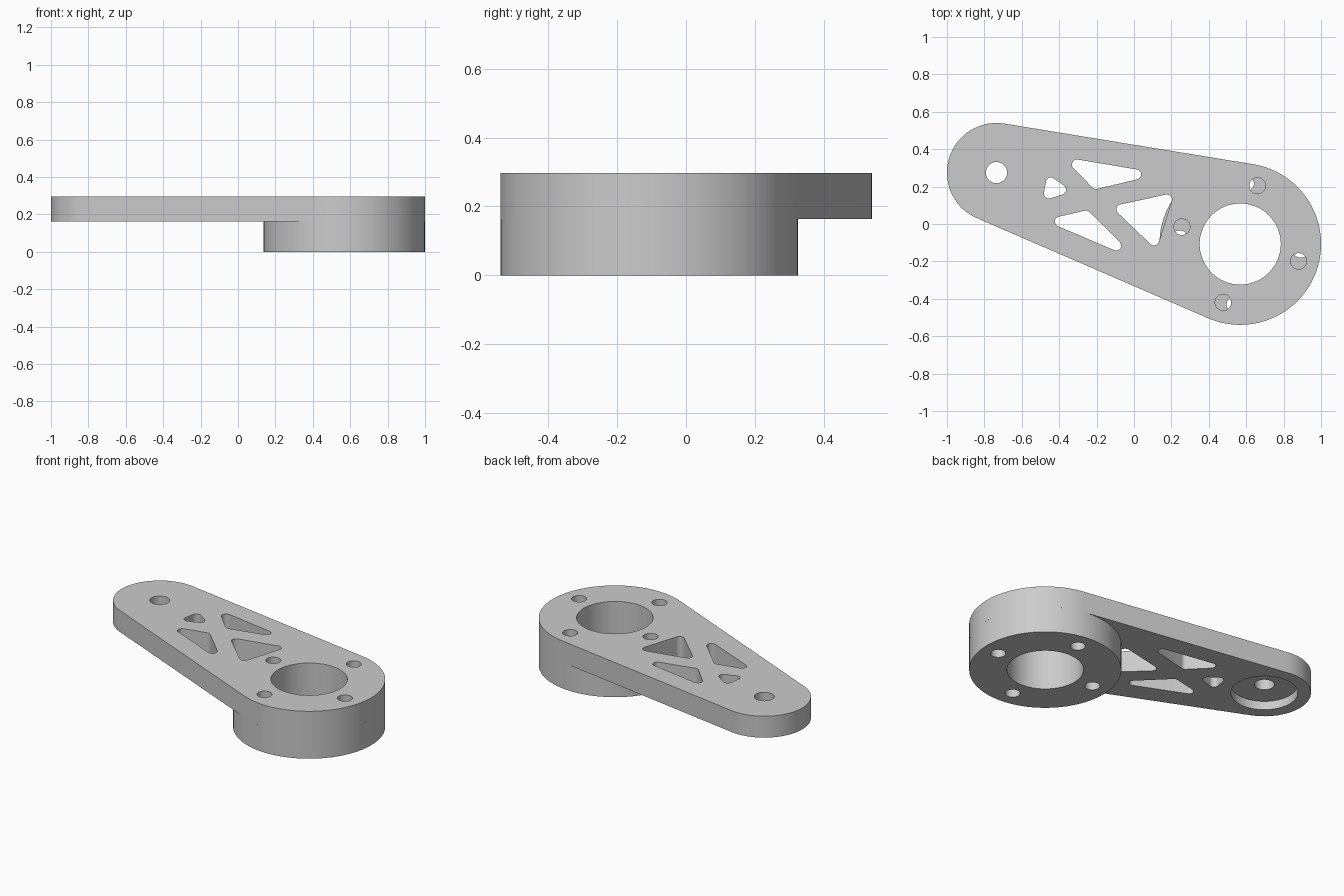
import bpy
import bmesh
from math import atan2, acos, cos, sin, pi, radians
from mathutils import Vector

if "Cube" in bpy.data.objects:
    bpy.data.objects.remove(bpy.data.objects["Cube"])

# One plain grey for the whole part
grey = bpy.data.materials.new("light grey")
grey.use_nodes = True
COLOUR = (0.6, 0.6, 0.6, 1)
grey.diffuse_color = COLOUR
grey.node_tree.nodes["Principled BSDF"].inputs["Base Color"].default_value = COLOUR

# Main dimensions
HUB, HUB_R, BORE_R = Vector((0.568, -0.107)), 0.432, 0.217
TIP, TIP_R, TIP_HOLE_R = Vector((-0.735, 0.275)), 0.265, 0.057
RECESS_R, RECESS_TOP = 0.19, 0.217
BOLT_CIRCLE, BOLT_R = 0.325, 0.043
SPLIT, TOP = 0.163, 0.297
OVER = 0.05


def arc(centre, r, a0, a1, steps):
    angles = [a0 + (a1 - a0) * i / steps for i in range(steps + 1)]
    return [centre + Vector((cos(a), sin(a))) * r for a in angles]


def circle(centre, r, steps=72):
    return arc(centre, r, 0, 2 * pi, steps)[:-1]


def rounded(corners, r):
    """Outline wrapped around equal circles, corners counter-clockwise."""
    outline = []
    for i, c in enumerate(corners):
        before, after = c - corners[i - 1], corners[(i + 1) % len(corners)] - c
        a0 = atan2(before.y, before.x) - pi / 2
        turn = (atan2(after.y, after.x) - pi / 2 - a0) % (2 * pi)
        outline += arc(c, r, a0, a0 + turn, 10)
    return outline


def prism(name, outline, z0, z1):
    bm = bmesh.new()
    base = bm.faces.new([bm.verts.new((p.x, p.y, z0)) for p in outline])
    ext = bmesh.ops.extrude_face_region(bm, geom=[base])
    moved = [v for v in ext["geom"] if isinstance(v, bmesh.types.BMVert)]
    bmesh.ops.translate(bm, verts=moved, vec=(0, 0, z1 - z0))
    bmesh.ops.recalc_face_normals(bm, faces=bm.faces)
    mesh = bpy.data.meshes.new(name)
    bm.to_mesh(mesh)
    bm.free()
    mesh.materials.append(grey)
    obj = bpy.data.objects.new(name, mesh)
    bpy.context.collection.objects.link(obj)
    return obj


def cut(target, outline, z0, z1):
    cutter = prism("cutter", outline, z0, z1)
    cutter.hide_render = True
    mod = target.modifiers.new("cut", "BOOLEAN")
    mod.operation, mod.solver, mod.object = "DIFFERENCE", "EXACT", cutter
    bpy.ops.object.select_all(action="DESELECT")
    target.select_set(True)
    bpy.context.view_layer.objects.active = target
    bpy.ops.object.modifier_apply(modifier=mod.name)
    bpy.data.objects.remove(cutter)


def bolt_holes(target, start, z0, z1):
    for i in range(4):
        a = start + i * pi / 2
        centre = HUB + Vector((cos(a), sin(a))) * BOLT_CIRCLE
        cut(target, circle(centre, BOLT_R, 32), z0, z1)


# Tapered arm plate: two end arcs joined by their common tangents
axis = TIP - HUB
heading = atan2(axis.y, axis.x)
spread = acos((HUB_R - TIP_R) / axis.length)
outline = arc(HUB, HUB_R, heading + spread, heading + 2 * pi - spread, 64)
outline += arc(TIP, TIP_R, heading - spread, heading + spread, 48)
plate = prism("arm_plate", outline, SPLIT, TOP)
low, high = SPLIT - OVER, TOP + OVER
cut(plate, circle(HUB, BORE_R), low, high)
cut(plate, circle(TIP, TIP_HOLE_R, 40), low, high)
cut(plate, circle(TIP, RECESS_R), low, RECESS_TOP)
bolt_holes(plate, heading, low, high)

# Triangular lightening windows in the arm
windows = [
    [(-0.305, 0.318), (-0.203, 0.214), (0.011, 0.265)],
    [(-0.444, 0.222), (-0.455, 0.163), (-0.39, 0.184)],
    [(-0.396, 0.013), (-0.096, -0.115), (-0.257, 0.045)],
    [(-0.067, 0.078), (0.107, -0.088), (0.176, 0.131)],
]
for corners in windows:
    cut(plate, rounded([Vector(c) for c in corners], 0.027), low, high)

# Round boss under the hub, its bolt pattern turned a little further
boss = prism("hub_boss", circle(HUB, HUB_R, 96), 0, SPLIT)
cut(boss, circle(HUB, BORE_R), -OVER, high)
bolt_holes(boss, heading + radians(11), -OVER, high)

# Smooth round walls, crisp rims
for obj in (plate, boss):
    bpy.ops.object.select_all(action="DESELECT")
    obj.select_set(True)
    bpy.context.view_layer.objects.active = obj
    bpy.ops.object.shade_smooth_by_angle(angle=radians(30))
